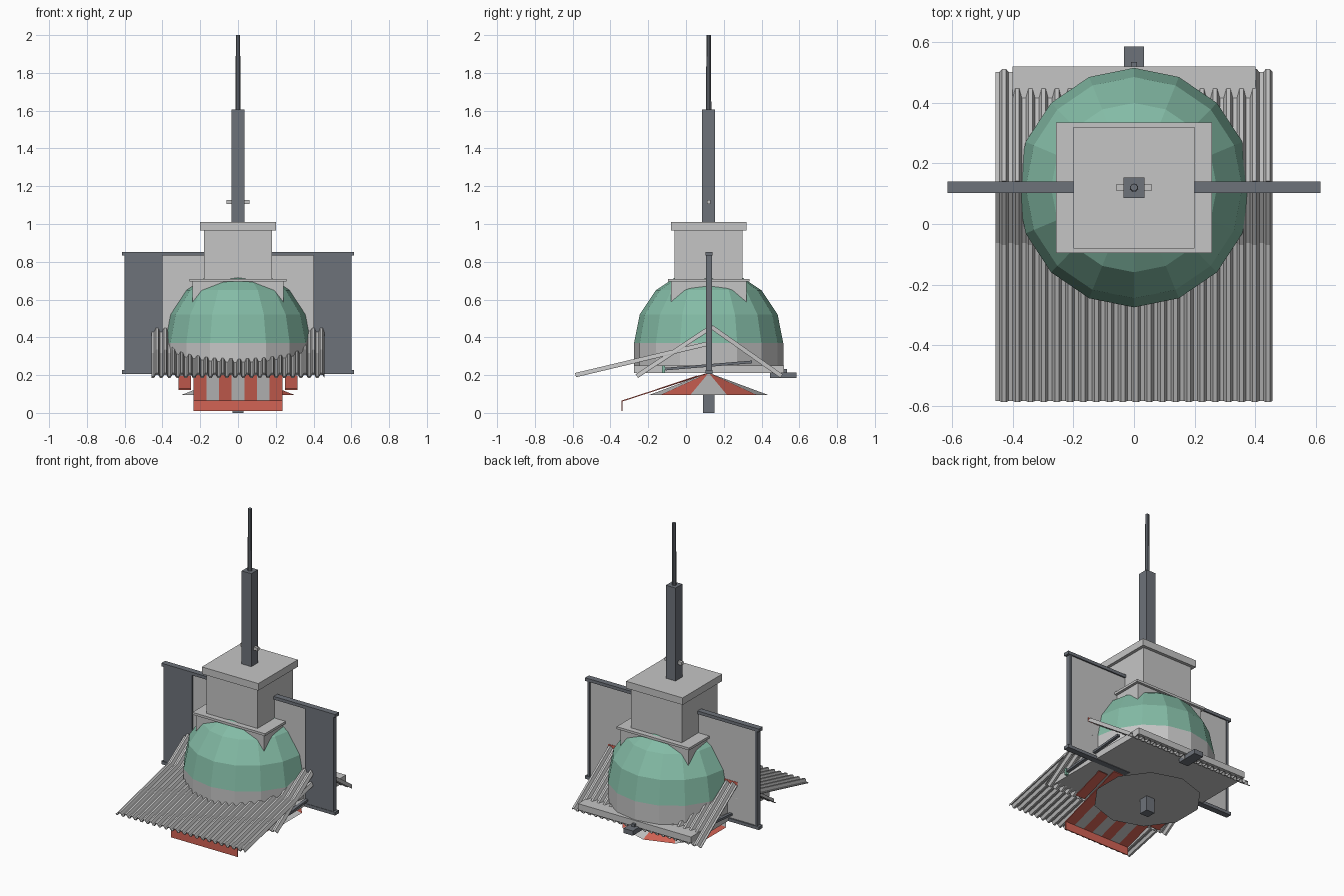
import bpy, bmesh, math
from mathutils import Vector

if "Cube" in bpy.data.objects:
    bpy.data.objects.remove(bpy.data.objects["Cube"])


def material(name, rgb):
    m = bpy.data.materials.new(name)
    m.diffuse_color = (*rgb, 1)
    m.use_nodes = True
    m.node_tree.nodes["Principled BSDF"].inputs["Base Color"].default_value = m.diffuse_color
    return m


LIGHT = material("light_grey", (0.56, 0.56, 0.56))
SHEET = material("sheet_grey", (0.50, 0.50, 0.50))
DARK = material("slate_grey", (0.155, 0.17, 0.195))
GREEN = material("sea_green", (0.23, 0.50, 0.38))
RED = material("awning_red", (0.65, 0.125, 0.09))
CY = 0.12  # depth of the main axis


def finish(name, bm, *mats):
    bmesh.ops.recalc_face_normals(bm, faces=bm.faces[:])
    me = bpy.data.meshes.new(name)
    bm.to_mesh(me)
    bm.free()
    for m in mats:
        me.materials.append(m)
    ob = bpy.data.objects.new(name, me)
    bpy.context.collection.objects.link(ob)
    return ob


def box(name, mat, x0, x1, y0, y1, z0, z1):
    bm = bmesh.new()
    bmesh.ops.create_cube(bm, size=1)
    for v in bm.verts:
        v.co = ((x0 + x1) / 2 + v.co.x * (x1 - x0),
                (y0 + y1) / 2 + v.co.y * (y1 - y0),
                (z0 + z1) / 2 + v.co.z * (z1 - z0))
    return finish(name, bm, mat)


def slant(name, mat, x0, x1, p0, p1, t):
    """Flat bar spanning x0..x1 and running between two (y, z) points."""
    d = Vector((0, p1[0] - p0[0], p1[1] - p0[1])).normalized()
    n = Vector((0, -d.z, d.y)) * t / 2
    bm = bmesh.new()
    rings = []
    for x in (x0, x1):
        a, b = Vector((x, *p0)), Vector((x, *p1))
        rings.append([bm.verts.new(c) for c in (a - n, b - n, b + n, a + n)])
    bm.faces.new(rings[0])
    bm.faces.new(rings[1])
    for i in range(4):
        j = (i + 1) % 4
        bm.faces.new((rings[0][i], rings[0][j], rings[1][j], rings[1][i]))
    return finish(name, bm, mat)


def corrugated(name, p0, p1, mat, x0=-0.457, x1=0.457, waves=21, amp=0.009, t=0.005):
    """Ribbed sheet between two (y, z) points, ribs running along the slope."""
    d = Vector((0, p1[0] - p0[0], p1[1] - p0[1])).normalized()
    n = Vector((0, -d.z, d.y))
    if n.z < 0:
        n = -n
    step = (x1 - x0) / waves
    prof = []
    for i in range(waves):
        for f, h in ((0, -1), (0.3, -1), (0.5, 1), (0.8, 1)):
            prof.append((x0 + (i + f) * step, h * amp))
    prof.append((x1, -amp))
    bm = bmesh.new()
    rows = []
    for x, h in prof:
        rows.append([bm.verts.new(Vector((x, *p)) + n * (h + s * t / 2))
                     for p, s in ((p0, -1), (p1, -1), (p1, 1), (p0, 1))])
    for a, b in zip(rows, rows[1:]):
        for i in range(4):
            j = (i + 1) % 4
            bm.faces.new((a[i], a[j], b[j], b[i]))
    bm.faces.new(rows[0])
    bm.faces.new(rows[-1])
    return finish(name, bm, mat)


# Dome: faceted half sphere on a short drum
R, SEG, Z0 = 0.395, 16, 0.37
bm = bmesh.new()
rings = []
for r, z in [(R, 0.23)] + [(R * math.cos(k * math.pi / 8), Z0 + R * math.sin(k * math.pi / 8))
                           for k in range(4)]:
    rings.append([bm.verts.new((0.98 * r * math.sin(2 * math.pi * i / SEG),
                                CY + r * math.cos(2 * math.pi * i / SEG), z))
                  for i in range(SEG)])
top = bm.verts.new((0, CY, Z0 + R))
for k, (a, b) in enumerate(zip(rings, rings[1:])):
    for i in range(SEG):
        f = bm.faces.new((a[i], a[(i + 1) % SEG], b[(i + 1) % SEG], b[i]))
        f.material_index = 0 if k == 0 else 1
for i in range(SEG):
    bm.faces.new((rings[-1][i], rings[-1][(i + 1) % SEG], top)).material_index = 1
bm.faces.new(rings[0])
finish("dome", bm, LIGHT, GREEN)

# Floor slab and rear latch
box("floor_slab", LIGHT, -0.4, 0.4, -0.275, 0.52, 0.21, 0.25)
box("rear_latch", DARK, -0.033, 0.033, 0.445, 0.585, 0.185, 0.215)
box("rear_latch_pin", DARK, -0.01, 0.01, 0.515, 0.535, 0.21, 0.232)

# Tower on top of the dome
box("tower_skirt", LIGHT, -0.24, 0.24, CY - 0.2, CY + 0.2, 0.55, 0.70)
box("tower_ledge", LIGHT, -0.257, 0.257, CY - 0.215, CY + 0.215, 0.695, 0.71)
box("tower_body", LIGHT, -0.18, 0.18, CY - 0.18, CY + 0.18, 0.70, 0.97)
box("tower_cap", LIGHT, -0.2, 0.2, CY - 0.2, CY + 0.2, 0.965, 1.01)

# Mast, thin tip and cross peg
box("mast", DARK, -0.034, 0.034, CY - 0.034, CY + 0.034, 1.0, 1.605)
bm = bmesh.new()
bmesh.ops.create_cone(bm, cap_ends=True, segments=10, radius1=0.014, radius2=0.012, depth=0.42)
bmesh.ops.translate(bm, verts=bm.verts[:], vec=(0, CY, 1.79))
finish("mast_tip", bm, DARK)
box("mast_peg", LIGHT, -0.06, 0.06, CY - 0.01, CY + 0.01, 1.107, 1.127)

# Side billboards with rails, end posts and dark outer fronts
for s, side in ((-1, "left"), (1, "right")):
    def sx(a, b):
        return min(s * a, s * b), max(s * a, s * b)
    box(side + "_board", LIGHT, *sx(0.15, 0.59), 0.114, 0.132, 0.215, 0.84)
    box(side + "_board_front", DARK, *sx(0.4, 0.595), 0.106, 0.115, 0.215, 0.84)
    box(side + "_end_post", DARK, *sx(0.585, 0.6), 0.106, 0.138, 0.215, 0.84)
    box(side + "_top_rail", DARK, *sx(0.15, 0.615), 0.103, 0.141, 0.833, 0.853)
    box(side + "_bottom_rail", DARK, *sx(0.15, 0.615), 0.103, 0.141, 0.207, 0.227)
    # tilted support under the sheets
    slant(side + "_support_bar", DARK, *sx(0.40, 0.42), (-0.11, 0.232), (0.35, 0.27), 0.014)
    # red ridge strip, red awning wing
    box(side + "_ridge_strip", RED, *sx(0.36, 0.457), 0.122, 0.134, 0.442, 0.468)
    slant(side + "_awning_wing", RED, *sx(0.25, 0.315), (-0.15, 0.125), (0.06, 0.195), 0.006)
box("support_cross_bar", GREEN, -0.42, 0.42, -0.127, -0.112, 0.212, 0.252)

# Ribbed roof sheets
corrugated("front_canopy", (-0.585, 0.20), (0.13, 0.37), SHEET)
corrugated("front_gable_sheet", (-0.26, 0.195), (0.112, 0.44), SHEET)
corrugated("rear_gable_sheet", (0.135, 0.455), (0.505, 0.195), SHEET)

# Striped awning with a red valance
W = 0.47 / 7
for i in range(7):
    x = -0.235 + i * W
    slant("awning_stripe", LIGHT if i % 2 else RED, x, x + W, (-0.338, 0.063), (0.10, 0.205), 0.006)
box("awning_valance", RED, -0.235, 0.235, -0.341, -0.335, 0.01, 0.065)

# Parasol below the floor, alternating panels
bm = bmesh.new()
N = 10
apex = bm.verts.new((0, CY, 0.212))
rim = [bm.verts.new((0.315 * math.sin(2 * math.pi * i / N),
                     CY + 0.315 * math.cos(2 * math.pi * i / N), 0.095)) for i in range(N)]
for i in range(N):
    bm.faces.new((rim[i], rim[(i + 1) % N], apex)).material_index = i % 2
bm.faces.new(rim)
finish("parasol", bm, LIGHT, RED)
box("parasol_pole", DARK, -0.03, 0.03, CY - 0.03, CY + 0.03, 0.0, 0.1)
